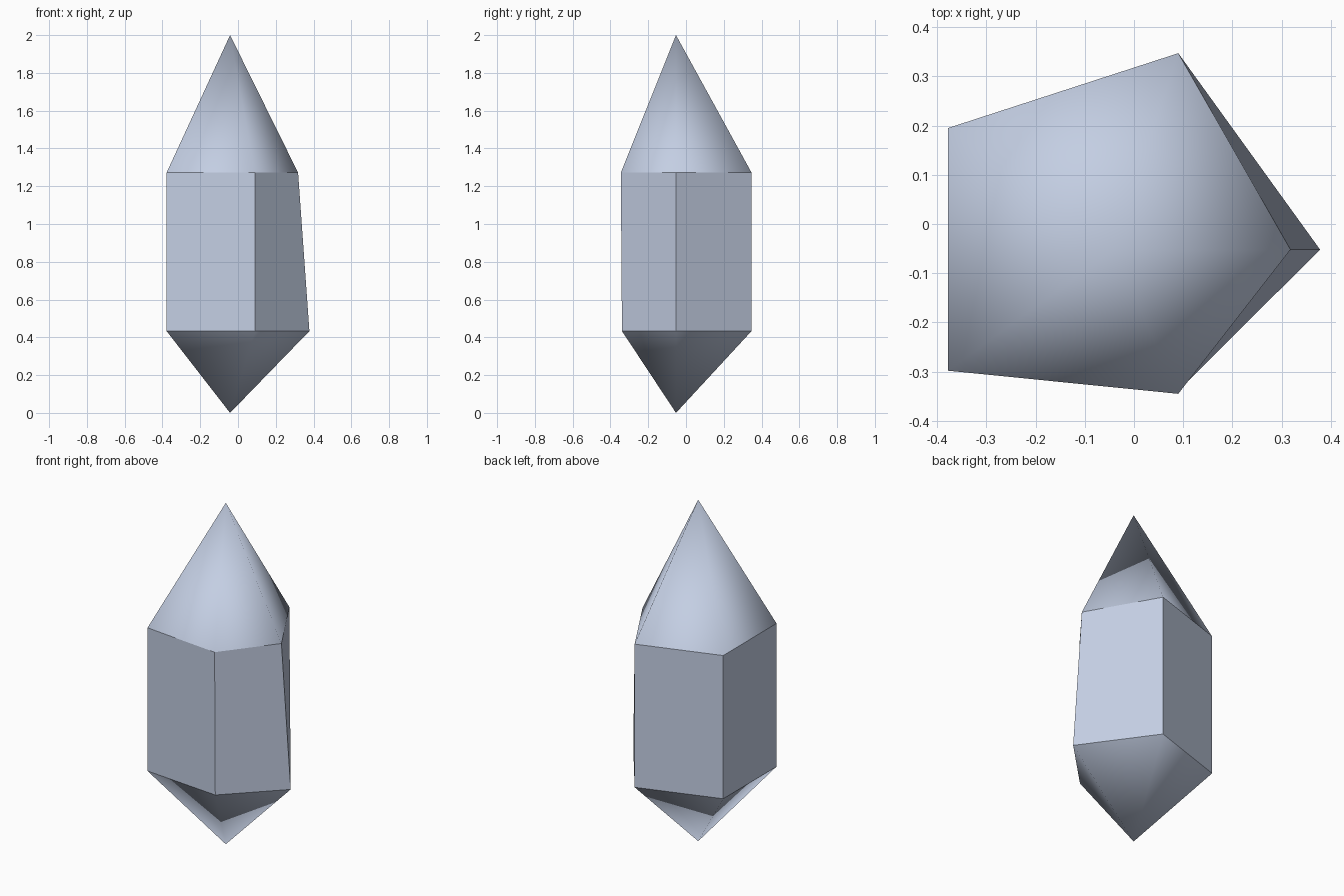
import bpy

if "Cube" in bpy.data.objects:
    bpy.data.objects.remove(bpy.data.objects["Cube"])

# One pale blue-grey stone colour
stone = bpy.data.materials.new("pale_blue_grey")
stone.diffuse_color = (0.55, 0.62, 0.77, 1.0)
stone.use_nodes = True
stone.node_tree.nodes["Principled BSDF"].inputs["Base Color"].default_value = stone.diffuse_color

# Five-sided outline, slightly wider at the bottom on the right
outline = [(0.318, -0.052), (0.09, 0.347), (-0.378, 0.195),
           (-0.378, -0.298), (0.09, -0.345)]
N = len(outline)
top_ring = [(x, y, 1.272) for x, y in outline]
low_ring = [(x, y, 0.433) for x, y in outline]
low_ring[0] = (0.378, -0.052, 0.433)
low_ring[4] = (0.09, -0.339, 0.433)


def add_part(name, verts, faces, smooth):
    mesh = bpy.data.meshes.new(name)
    mesh.from_pydata(verts, [], faces)
    mesh.materials.append(stone)
    for p in mesh.polygons:
        p.use_smooth = smooth
    mesh.update()
    obj = bpy.data.objects.new(name, mesh)
    bpy.context.collection.objects.link(obj)
    return obj


def add_tip(name, ring, height, up):
    # Smooth-shaded point closing one end of the shaft
    faces = [(i, (i + 1) % N, N) for i in range(N)]
    if not up:
        faces = [f[::-1] for f in faces]
    add_part(name, ring + [(-0.042, -0.053, height)], faces, True)


# Flat-sided shaft
add_part("crystal_shaft", low_ring + top_ring,
         [(i, (i + 1) % N, (i + 1) % N + N, i + N) for i in range(N)], False)

# Long upper point and short lower point
add_tip("upper_point", top_ring, 2.0, True)
add_tip("lower_point", low_ring, 0.0, False)
